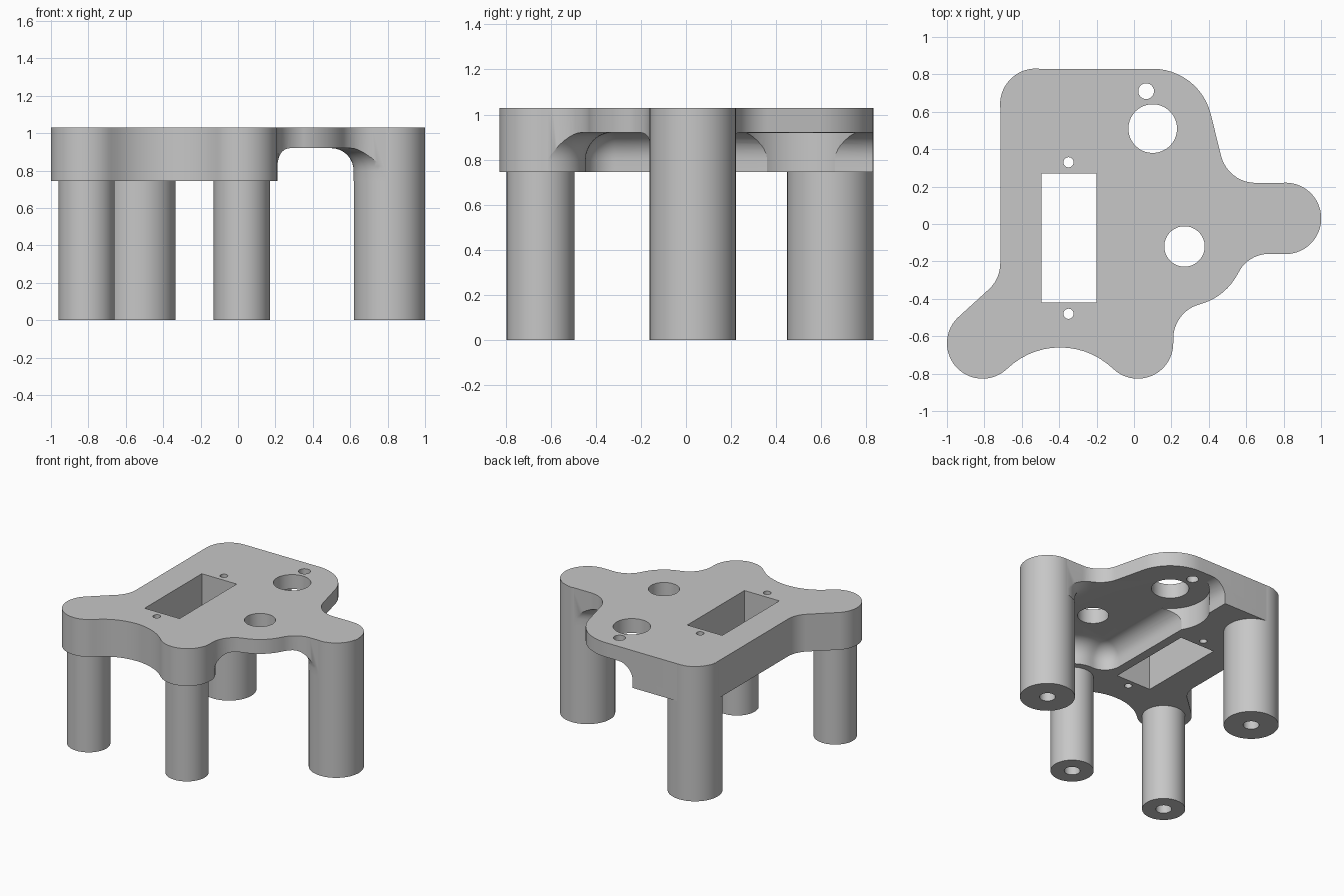
import bpy, bmesh
from math import cos, sin, radians, pi, hypot

cube = bpy.data.objects.get("Cube")
if cube:
    bpy.data.objects.remove(cube, do_unlink=True)

TOP, CEILING, UNDER = 1.03, 0.92, 0.745

grey = bpy.data.materials.new("plain_grey")
grey.use_nodes = True
grey.diffuse_color = (0.57, 0.57, 0.57, 1)
shader = next(n for n in grey.node_tree.nodes if n.type == 'BSDF_PRINCIPLED')
shader.inputs["Base Color"].default_value = grey.diffuse_color


def arc(x, y, r, start, end):
    n = max(4, int(abs(end - start) / 6))
    return [(x + r * cos(radians(start + (end - start) * i / n)),
             y + r * sin(radians(start + (end - start) * i / n))) for i in range(n + 1)]


def skin(bm, rings):
    """Join rings of equal length with quads and cap both ends."""
    for a, b in zip(rings, rings[1:]):
        for i in range(len(a)):
            bm.faces.new((a[i - 1], a[i], b[i], b[i - 1]))
    bm.faces.new(rings[0])
    bm.faces.new(rings[-1])
    bmesh.ops.recalc_face_normals(bm, faces=bm.faces[:])


def finish(name, bm):
    mesh = bpy.data.meshes.new(name)
    bm.to_mesh(mesh)
    bm.free()
    mesh.materials.append(grey)
    obj = bpy.data.objects.new(name, mesh)
    bpy.context.collection.objects.link(obj)
    return obj


def prism(name, outline, low, high, fillet=0):
    """Closed extrusion of an outline; optionally with a rounded upper rim."""
    points = [p for i, p in enumerate(outline)
              if hypot(p[0] - outline[i - 1][0], p[1] - outline[i - 1][1]) > 0.002]
    bm = bmesh.new()
    skin(bm, [[bm.verts.new((x, y, z)) for x, y in points] for z in (low, high)])
    if fillet:
        rim = [e for e in bm.edges if all(v.co.z > high - 0.001 for v in e.verts)]
        bmesh.ops.bevel(bm, geom=rim, offset=fillet, segments=8, profile=0.5,
                        affect='EDGES', clamp_overlap=False)
        bmesh.ops.recalc_face_normals(bm, faces=bm.faces[:])
    return finish(name, bm)


def activate(obj):
    bpy.ops.object.select_all(action='DESELECT')
    obj.select_set(True)
    bpy.context.view_layer.objects.active = obj


def cut(target, cutter):
    mod = target.modifiers.new("cut", 'BOOLEAN')
    mod.operation, mod.solver, mod.object = 'DIFFERENCE', 'EXACT', cutter
    activate(target)
    bpy.ops.object.modifier_apply(modifier=mod.name)
    bpy.data.objects.remove(cutter, do_unlink=True)


def smooth(obj):
    activate(obj)
    bpy.ops.object.shade_smooth_by_angle(angle=radians(30))


# Plate outline, clockwise from the back corner
outline = (arc(-0.525, 0.64, 0.19, 180, 90)
           + arc(0.1, 0.51, 0.32, 90, 15)
           + arc(0.65, 0.41, 0.19, 195, 270)
           + arc(0.81, 0.03, 0.19, 90, -90)
           + arc(0.72, -0.34, 0.18, 90, 154)
           + arc(0.27, -0.12, 0.32, -26, -75)
           + arc(0.4, -0.613, 0.19, 105, 180)
           + arc(0.02, -0.637, 0.19, 0, -134)
           + arc(-0.395, -1.068, 0.408, 46, 134)
           + arc(-0.81, -0.637, 0.19, -46, -225)
           + arc(-0.905, -0.21, 0.19, -45, 0))
plate = prism("top_plate", outline, UNDER, TOP)

# Recess underneath, curving round the front post and the left leg
recess = (arc(0.02, -0.637, 0.192, 0, 90)
          + arc(0.0, -0.315, 0.13, 270, 180)
          + [(-0.13, 1.1), (1.2, 1.1), (1.2, 0.222)]
          + arc(0.81, 0.03, 0.192, 90, 270)
          + [(1.2, -0.162), (1.2, -0.95), (0.212, -0.95)])
cut(plate, prism("recess_cutter", recess, 0.5, CEILING, fillet=0.12))

# Round clearance scooped out around the large hole
cut(plate, prism("clearance_cutter", arc(0.1, 0.51, 0.275, 0, 360)[:-1], 0.4, CEILING - 0.001))

# Window and round holes
window = [(-0.495, -0.42), (-0.2, -0.42), (-0.2, 0.27), (-0.495, 0.27)]
cut(plate, prism("window_cutter", window, 0.5, 1.2))
for x, y, r in ((0.1, 0.51, 0.13), (0.27, -0.12, 0.108), (0.065, 0.71, 0.042),
                (-0.35, 0.33, 0.027), (-0.35, -0.48, 0.027)):
    cut(plate, prism("hole_cutter", arc(x, y, r, 0, 360)[:-1], 0.5, 1.2))
smooth(plate)


def leg(name, x, y, radius, top, bore=0.055, depth=0.4, sides=60):
    """Round leg with a blind screw hole in its foot."""
    bm = bmesh.new()
    skin(bm, [[bm.verts.new((x + r * cos(2 * pi * i / sides), y + r * sin(2 * pi * i / sides), z))
               for i in range(sides)]
              for r, z in ((radius, top), (radius, 0), (bore, 0), (bore, depth))])
    smooth(finish(name, bm))


leg("front_right_leg", -0.81, -0.645, 0.15, UNDER)
leg("front_middle_leg", 0.02, -0.645, 0.15, UNDER)
leg("back_leg", -0.525, 0.64, 0.191, TOP - 0.001)
leg("left_leg", 0.81, 0.03, 0.191, TOP - 0.001)
